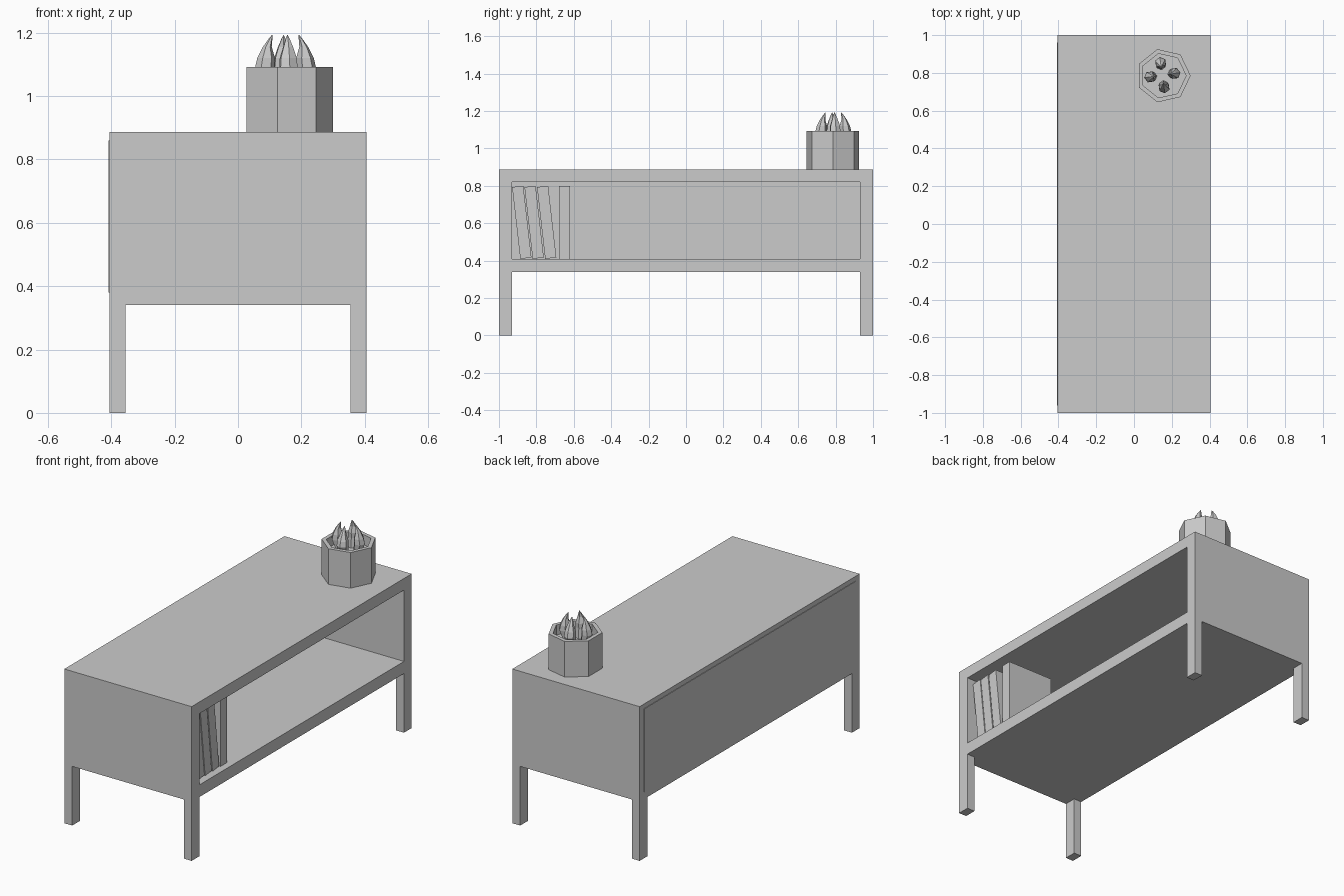
import bpy, bmesh, math
from mathutils import Matrix, Vector

if "Cube" in bpy.data.objects:
    bpy.data.objects.remove(bpy.data.objects["Cube"])


def new_object(name, bm):
    bmesh.ops.recalc_face_normals(bm, faces=bm.faces)
    mesh = bpy.data.meshes.new(name)
    bm.to_mesh(mesh)
    bm.free()
    obj = bpy.data.objects.new(name, mesh)
    bpy.context.collection.objects.link(obj)
    return obj


def box(name, lo, hi, tilt=0.0):
    lo, hi = Vector(lo), Vector(hi)
    bm = bmesh.new()
    bmesh.ops.create_cube(bm, size=1, matrix=Matrix.Diagonal((*(hi - lo), 1)))
    obj = new_object(name, bm)
    obj.location = (lo + hi) / 2
    obj.rotation_euler.x = tilt
    return obj


def loft(name, rings, sides, location, turn=0.0):
    """Join rings of (offset along x, height, x radius, y radius) and cap the ends."""
    bm = bmesh.new()
    loops = []
    for cx, z, rx, ry in rings:
        loops.append([bm.verts.new((cx + rx * math.cos(a), ry * math.sin(a), z))
                      for a in (2 * math.pi * i / sides for i in range(sides))])
    for a, b in zip(loops, loops[1:]):
        for i in range(sides):
            j = (i + 1) % sides
            bm.faces.new((a[i], a[j], b[j], b[i]))
    bm.faces.new(loops[0][::-1])
    bm.faces.new(loops[-1])
    obj = new_object(name, bm)
    obj.location = location
    obj.rotation_euler.z = turn
    return obj


# Cabinet body, open on the +x side
W, L = 0.405, 1.0
box("top_board", (-W, -L, 0.82), (W, L, 0.887))
box("bottom_board", (-W, -L, 0.34), (W, L, 0.41))
box("back_panel", (-W - 0.003, -0.96, 0.38), (-0.37, 0.96, 0.86))
for label, s in (("front", -1), ("rear", 1)):
    y0, y1 = sorted((s * 0.93, s * L))
    box(label + "_end_board", (-W, y0, 0.41), (W, y1, 0.82))
    # Square legs
    for side, t in (("left", -1), ("right", 1)):
        x0, x1 = sorted((t * 0.355, t * W))
        box(f"{label}_{side}_leg", (x0, y0, 0), (x1, y1, 0.34))

# Books: three leaning, one upright
for i, y in enumerate((-0.878, -0.812, -0.745)):
    box(f"leaning_book_{i + 1}", (0.07, y - 0.03, 0.412), (0.365, y + 0.03, 0.798),
        math.radians(6.5))
box("upright_book", (0.07, -0.68, 0.41), (0.365, -0.62, 0.80))

# Seven-sided pot with a recessed soil surface
R, r = 0.144, 0.12
loft("plant_pot", [(0, 0.887, R, R), (0, 1.092, R, R), (0, 1.092, r, r), (0, 1.035, r, r)],
     7, (0.156, 0.785, 0))

# Four curved, pointed leaves
leaf = [(0.05, 1.03, 0.022, 0.022), (0.066, 1.09, 0.031, 0.031), (0.062, 1.12, 0.028, 0.029),
        (0.058, 1.155, 0.014, 0.017), (0.048, 1.18, 0.006, 0.007), (0.043, 1.192, 0.001, 0.001)]
for i in range(4):
    loft(f"leaf_{i + 1}", leaf, 6, (0.15, 0.788, 0), math.radians(8 + 90 * i))
